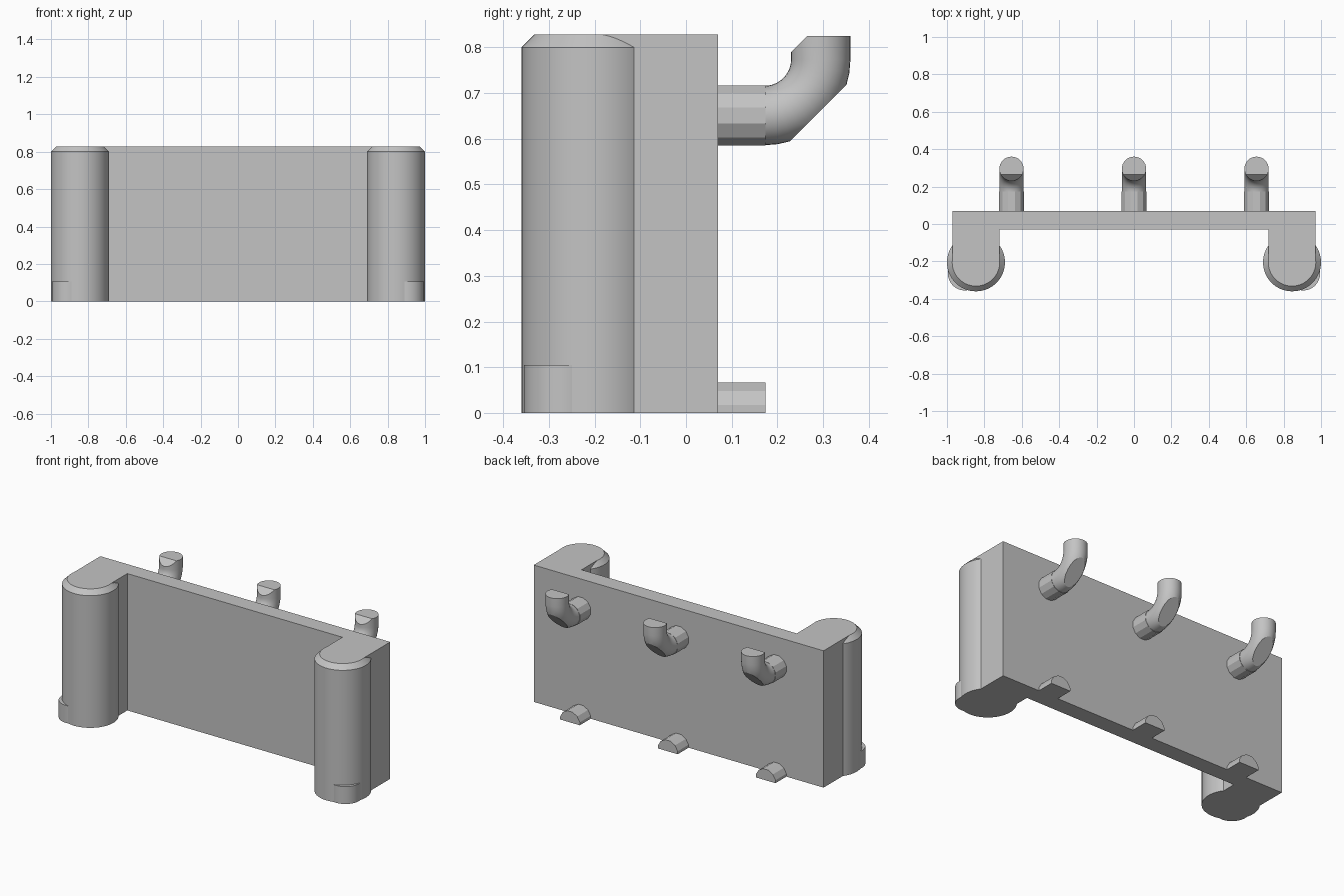
import bpy
import bmesh
from math import sin, cos, pi, radians
from mathutils import Vector, Matrix

cube = bpy.data.objects.get("Cube")
if cube:
    bpy.data.objects.remove(cube, do_unlink=True)

HEIGHT = 0.828
BACK = 0.07          # rear face of the plate
HOOK_X = (-0.655, 0, 0.655)

grey = bpy.data.materials.new("plain_grey")
grey.use_nodes = True
colour = (0.55, 0.55, 0.55, 1)
grey.diffuse_color = colour
grey.node_tree.nodes["Principled BSDF"].inputs["Base Color"].default_value = colour


def finish(bm, name, smooth=True):
    """Turn a bmesh into a named grey object."""
    bmesh.ops.recalc_face_normals(bm, faces=bm.faces[:])
    mesh = bpy.data.meshes.new(name)
    bm.to_mesh(mesh)
    bm.free()
    mesh.materials.append(grey)
    obj = bpy.data.objects.new(name, mesh)
    bpy.context.collection.objects.link(obj)
    if smooth:
        bpy.ops.object.select_all(action="DESELECT")
        obj.select_set(True)
        bpy.context.view_layer.objects.active = obj
        bpy.ops.object.shade_smooth_by_angle(angle=radians(20))
    return obj


def skin(rings):
    """Join equal closed rings of points into a capped solid."""
    bm = bmesh.new()
    loops = [[bm.verts.new(p) for p in ring] for ring in rings]
    n = len(loops[0])
    for a, b in zip(loops, loops[1:]):
        for i in range(n):
            j = (i + 1) % n
            bm.faces.new((a[i], a[j], b[j], b[i]))
    bm.faces.new(loops[0])
    bm.faces.new(loops[-1])
    return bm


def disc(x, y, z, r, n=64):
    return [(x + r * cos(2 * pi * i / n), y + r * sin(2 * pi * i / n), z)
            for i in range(n)]


def cut(bm, point, normal):
    """Slice away everything on the normal side and close the hole."""
    geom = bm.verts[:] + bm.edges[:] + bm.faces[:]
    res = bmesh.ops.bisect_plane(bm, geom=geom, plane_co=point,
                                 plane_no=normal, clear_outer=True)
    edges = [e for e in res["geom_cut"] if isinstance(e, bmesh.types.BMEdge)]
    bmesh.ops.holes_fill(bm, edges=edges, sides=0)


# U-shaped body: back plate with two forward arms
half = [(0.97, BACK), (0.97, -0.205), (0.72, -0.205), (0.72, -0.03)]
outline = half + [(-x, y) for x, y in reversed(half)]
finish(skin([[(x, y, z) for x, y in outline] for z in (0, HEIGHT)]),
       "back_plate_and_arms", smooth=False)

# Chamfered pillars with a small foot bump on the outer front corner
for side, label in ((1, "left"), (-1, "right")):
    cx, cy = side * 0.845, -0.205
    finish(skin([disc(cx, cy, 0, 0.155), disc(cx, cy, 0.8, 0.155),
                 disc(cx, cy, HEIGHT, 0.127)]), label + "_pillar")
    finish(skin([disc(side * 0.905, -0.265, z, 0.09, 48) for z in (0, 0.105)]),
           label + "_foot_bump")


def peg(x, z):
    """Twelve-sided horizontal peg standing out of the plate."""
    r = 0.066 / cos(pi / 12)
    angles = [(i + 0.5) * pi / 6 for i in range(12)]
    return skin([[(x + r * cos(a), y, z + r * sin(a)) for a in angles]
                 for y in (BACK - 0.02, 0.174)])


# Upturned hook: quarter bend and short riser, trimmed by flat cuts
BEND_Y, BEND_Z, BEND_R, TUBE_R = 0.172, 0.774, 0.123, 0.065


def hook(x):
    rings = []
    stations = [(i * pi / 20, 0) for i in range(11)] + [(pi / 2, 0.08)]
    for t, rise in stations:
        out = Vector((0, sin(t), -cos(t)))
        centre = Vector((x, BEND_Y, BEND_Z + rise)) + out * BEND_R
        rings.append([centre + TUBE_R * (cos(a) * out + Vector((sin(a), 0, 0)))
                      for a in (2 * pi * k / 32 for k in range(32))])
    bm = skin(rings)
    cut(bm, (x, 0.3, 0.825), (0, 0, 1))
    cut(bm, (x, 0.265, 0.825), (0, -1, 1))
    cut(bm, (x, 0.288, 0.655), (0, 1, -1))
    return bm


for x, label in zip(HOOK_X, ("right", "middle", "left")):
    finish(peg(x, 0.651), label + "_hook_peg", smooth=False)
    finish(hook(x), label + "_hook")
    # Lower support peg, halved at the ground
    lower = peg(x, 0)
    cut(lower, (x, 0, 0), (0, 0, -1))
    finish(lower, label + "_lower_peg", smooth=False)
